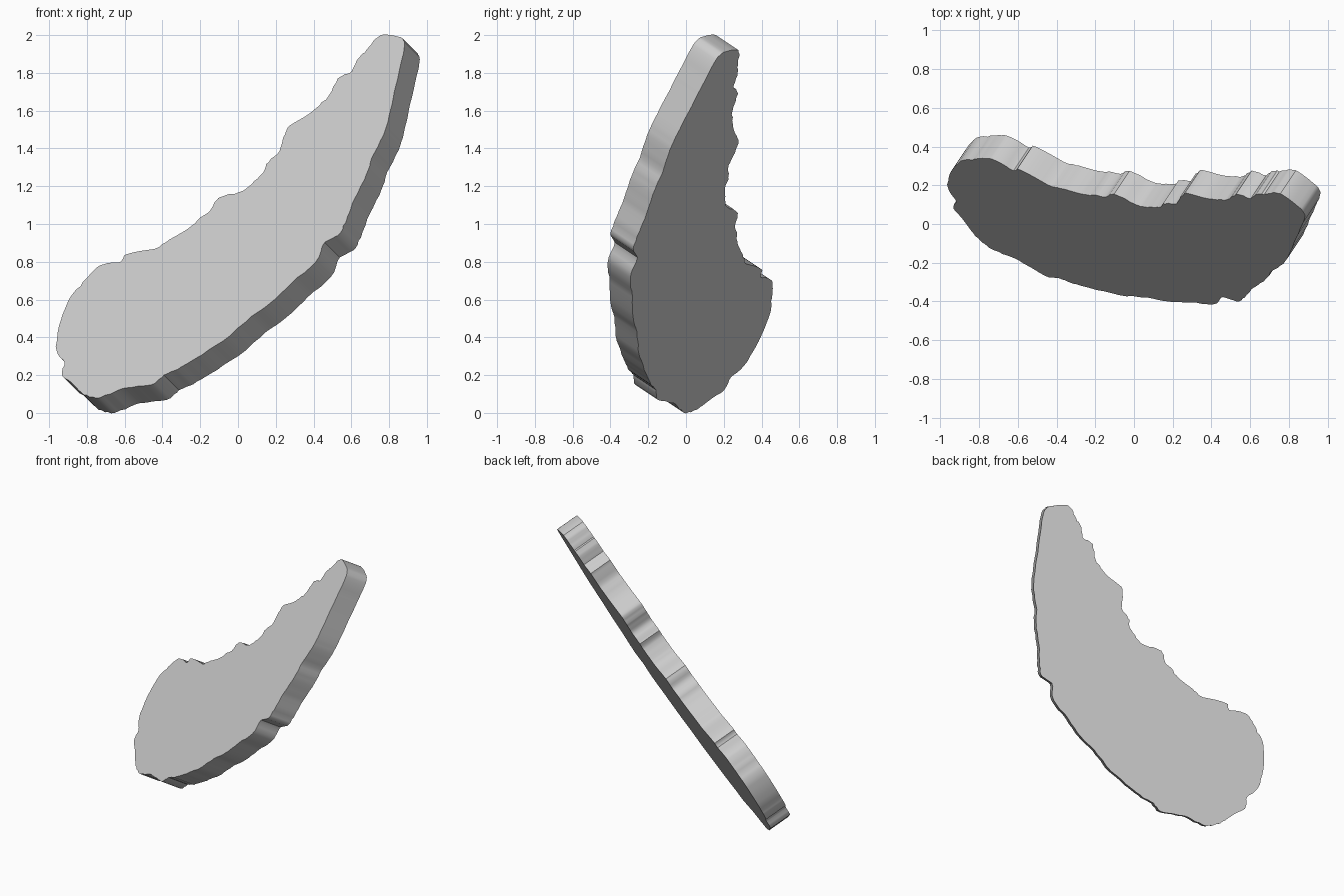
import bpy
import bmesh
import random
from mathutils import Vector

random.seed(4)

# Remove the default cube only
default_cube = bpy.data.objects.get("Cube")
if default_cube:
    bpy.data.objects.remove(default_cube, do_unlink=True)


def make_material(name, colour):
    material = bpy.data.materials.new(name)
    material.use_nodes = True
    material.diffuse_color = colour
    material.node_tree.nodes["Principled BSDF"].inputs["Base Color"].default_value = colour
    return material


# Wavy upper edge of the front face, from the blunt end to the tip (x, z)
upper_edge = [
    (-.93, .2), (-.92, .27), (-.96, .32), (-.96, .39), (-.94, .49), (-.89, .61),
    (-.82, .69), (-.78, .74), (-.71, .79), (-.62, .8), (-.59, .84), (-.44, .87),
    (-.36, .92), (-.26, .98), (-.2, 1.03), (-.14, 1.08), (-.1, 1.14), (.01, 1.17),
    (.07, 1.21), (.13, 1.27), (.16, 1.33), (.22, 1.39), (.24, 1.46), (.27, 1.52),
    (.34, 1.56), (.41, 1.61), (.48, 1.68), (.53, 1.77), (.6, 1.81), (.64, 1.88),
    (.68, 1.92), (.73, 1.98), (.77, 2), (.86, 1.99), (.88, 1.95),
]
# Fuller lower edge, from the tip back to the blunt end
lower_edge = [
    (.86, 1.83), (.8, 1.58), (.77, 1.47), (.71, 1.35), (.68, 1.26), (.62, 1.14),
    (.57, 1.01), (.53, .94), (.46, .9), (.41, .8), (.29, .69), (.17, .58),
    (.07, .51), (-.08, .38), (-.22, .29), (-.32, .23), (-.39, .2), (-.46, .15),
    (-.6, .13), (-.68, .1), (-.75, .08), (-.82, .1), (-.87, .15),
]


def smooth_loop(points, steps):
    """Closed curve through the points, returned as a denser list."""
    points = [Vector(p) for p in points]
    count = len(points)
    result = []
    for i in range(count):
        a, b, c, d = (points[(i + k) % count] for k in (-1, 0, 1, 2))
        for step in range(steps):
            t = step / steps
            result.append(b + (c - a) * t / 2
                          + (a * 2 - b * 5 + c * 4 - d) * t ** 2 / 2
                          + (b * 3 - a - c * 3 + d) * t ** 3 / 2)
    return result


def on_tilted_plane(point):
    """Place a front-projected point on the leaning plane of the slab."""
    x, z = point
    return Vector((x, (z - x) * 2 / 3 - .673, z))


def ridged(point):
    """Fine unevenness that gives the rim its ridges."""
    return point + Vector((random.uniform(-1, 1), random.uniform(-1, 1))) * .003


# Slab: one flat outline pushed straight back through its thickness
outline = [ridged(p) for p in smooth_loop(upper_edge + lower_edge, 4)]
thickness = Vector((2, 3, -2)).normalized() * .165

bm = bmesh.new()
front_face = bm.faces.new([bm.verts.new(on_tilted_plane(p)) for p in outline])
extruded = bmesh.ops.extrude_face_region(bm, geom=[front_face], use_keep_orig=True)
back_verts = [e for e in extruded["geom"] if isinstance(e, bmesh.types.BMVert)]
bmesh.ops.translate(bm, vec=thickness, verts=back_verts)
bmesh.ops.recalc_face_normals(bm, faces=bm.faces)

mesh = bpy.data.meshes.new("curved_slab")
bm.to_mesh(mesh)
bm.free()
mesh.materials.append(make_material("plain grey", (.6, .6, .6, 1)))

slab = bpy.data.objects.new("curved_slab", mesh)
bpy.context.collection.objects.link(slab)

# Smooth the rim while keeping the slab's edges crisp
bpy.ops.object.select_all(action="DESELECT")
slab.select_set(True)
bpy.context.view_layer.objects.active = slab
bpy.ops.object.shade_smooth_by_angle(angle=.6)
